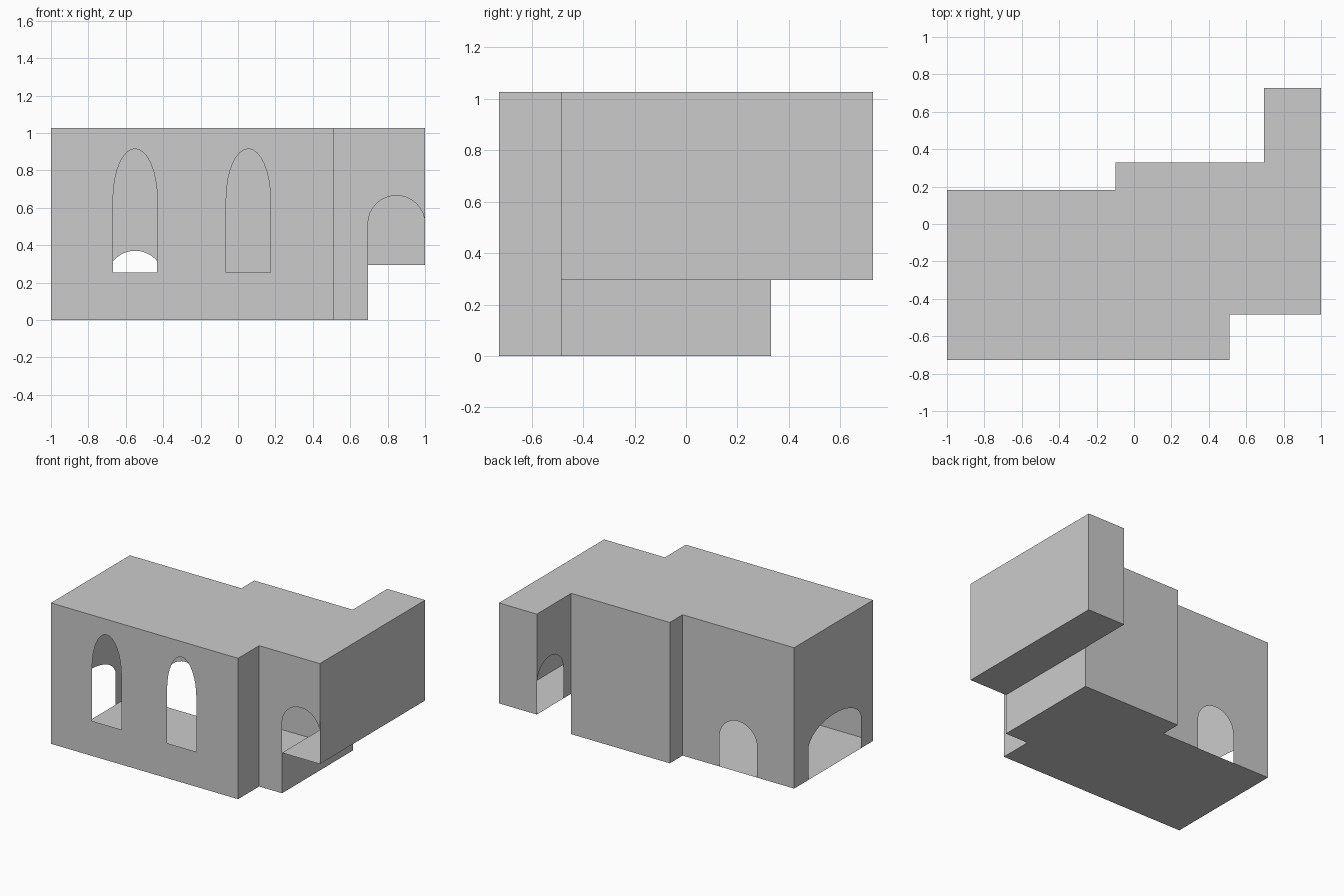
import bpy, bmesh, math
from mathutils import Vector

if "Cube" in bpy.data.objects:
    bpy.data.objects.remove(bpy.data.objects["Cube"])

H = 1.027      # roof height
LEDGE = 0.295  # underside of the raised wing
Y0, Y1 = -0.727, 0.727


def arch(cx, half, base, height=0.37, steps=16):
    """Arch outline, left foot to right foot, with elliptical head."""
    rise = height * 0.405
    spring = base + height - rise
    pts = [(cx - half, base)]
    for i in range(steps + 1):
        a = math.pi * (1 - i / steps)
        pts.append((cx + half * math.cos(a), spring + rise * math.sin(a)))
    return pts + [(cx + half, base)]


def sheet(name, loops, place, outward):
    """Flat panel filled between outline loops, facing outward."""
    bm = bmesh.new()
    for loop in loops:
        vs = [bm.verts.new(place(*p)) for p in loop]
        for a, b in zip(vs, vs[1:] + vs[:1]):
            bm.edges.new((a, b))
    bmesh.ops.triangle_fill(bm, use_beauty=True, use_dissolve=False,
                            edges=bm.edges[:], normal=Vector(outward))
    bm.normal_update()
    for f in bm.faces:
        if f.normal.dot(Vector(outward)) < 0:
            f.normal_flip()
    me = bpy.data.meshes.new(name)
    bm.to_mesh(me)
    bm.free()
    ob = bpy.data.objects.new(name, me)
    bpy.context.collection.objects.link(ob)
    return ob


def wall_x(name, loops, y, side):
    """Wall running along x at depth y."""
    return sheet(name, loops, lambda u, z: (u, y, z), (0, side, 0))


def wall_y(name, loops, x, side):
    """Wall running along y at position x."""
    return sheet(name, loops, lambda u, z: (x, u, z), (side, 0, 0))


def slab(name, loop, z, side):
    return sheet(name, [loop], lambda x, y: (x, y, z), (0, 0, side))


def rect(a, b, z0=0, z1=H):
    return [(a, z0), (b, z0), (b, z1), (a, z1)]


def notched(a, b, opening):
    """Rectangle with an arch cut up from the ground."""
    return [(a, 0)] + opening + [(b, 0), (b, H), (a, H)]


# Front wall with two tall windows
wall_x("front_wall", [rect(-1, 0.51), arch(-0.55, 0.118, 0.255, 0.66),
                      arch(0.055, 0.118, 0.255, 0.66)], Y0, -1)
wall_y("front_step_wall", [rect(Y0, -0.485)], 0.51, 1)

# Recessed front wall, arch filling the raised wing's width
wing_arch = arch(0.847, 0.152, LEDGE)[1:-1]
wall_x("wing_front_wall", [[(0.51, 0), (0.695, 0)] + wing_arch +
                           [(1, H), (0.51, H)]], -0.485, -1)

# Raised wing
wall_y("wing_right_wall", [rect(-0.485, Y1, LEDGE)], 1, 1)
wall_x("wing_back_wall", [rect(0.695, 1, LEDGE)], Y1, 1)
side_arch = arch(0.573, 0.152, LEDGE)[:-1]
wall_y("wing_side_wall", [[(0.33, LEDGE)] + side_arch +
                          [(Y1, H), (0.33, H)]], 0.695, -1)
slab("wing_floor", [(0.695, -0.485), (1, -0.485), (1, Y1), (0.695, Y1)], LEDGE, -1)
wall_y("under_wing_wall", [rect(-0.485, 0.33, 0, LEDGE)], 0.695, 1)

# Back walls with step and doorway
wall_x("back_wall", [rect(-0.1, 0.695)], 0.33, 1)
wall_y("back_step_wall", [rect(0.182, 0.33)], -0.1, -1)
wall_x("back_door_wall", [notched(-1, -0.1, arch(-0.55, 0.152, 0))], 0.182, 1)

# Left wall with wide doorway
wall_y("left_wall", [notched(Y0, 0.182, arch(-0.285, 0.304, 0))], -1, -1)

# Floor and roof
front = [(-1, Y0), (0.51, Y0), (0.51, -0.485)]
back = [(0.695, 0.33), (-0.1, 0.33), (-0.1, 0.182), (-1, 0.182)]
slab("floor", front + [(0.695, -0.485)] + back, 0, -1)
slab("roof", front + [(1, -0.485), (1, Y1), (0.695, Y1)] + back, H, 1)
